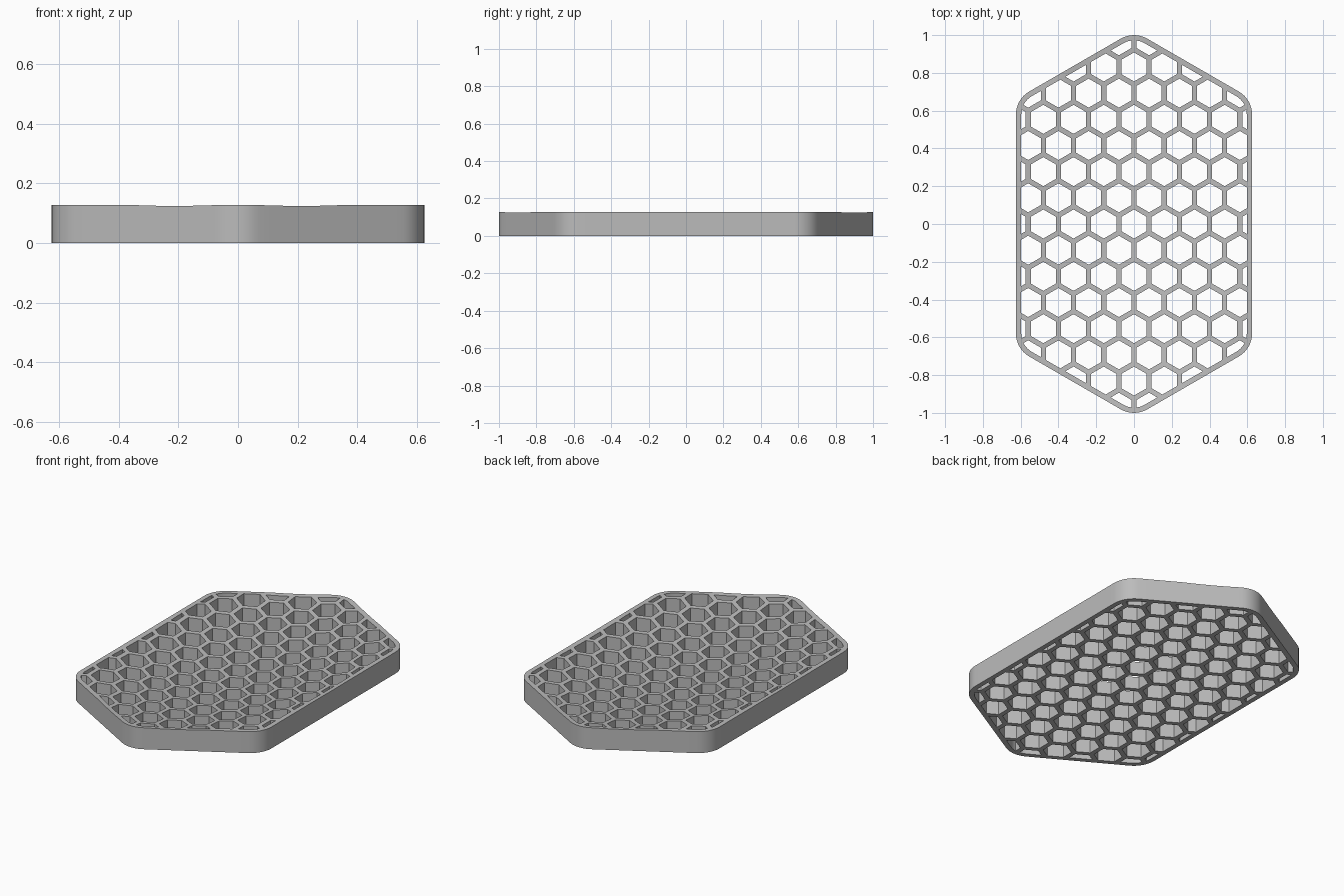
import bpy
import bmesh
from math import sin, cos, radians, sqrt
from mathutils import Vector

HEIGHT = 0.127
BOWL_DEPTH, BOWL_X, BOWL_Y = 0.055, 0.629, 0.985
CORNER_RADIUS, RIM = 0.14, 0.028
PITCH, WALL = 0.16, 0.027

cube = bpy.data.objects.get("Cube")
if cube:
    bpy.data.objects.remove(cube, do_unlink=True)


def rounded_hexagon(inset, steps=8):
    """Counter-clockwise stretched hexagon with rounded corners."""
    centres = [(0, 0.86), (-0.485, 0.58), (-0.485, -0.58),
               (0, -0.86), (0.485, -0.58), (0.485, 0.58)]
    radius = CORNER_RADIUS - inset
    points = []
    for k, (cx, cy) in enumerate(centres):
        for i in range(steps + 1):
            a = radians(60 + 60 * k + 60 * i / steps)
            points.append(Vector((cx + radius * cos(a), cy + radius * sin(a))))
    return points


def subdivide(points, length):
    """Split long straight runs so the rim can follow the bowl."""
    result = []
    for p, q in zip(points, points[1:] + points[:1]):
        n = max(1, round((q - p).length / length))
        result += [p.lerp(q, i / n) for i in range(n)]
    return result


def clip(poly, boundary):
    """Keep the part of a convex polygon inside a convex boundary."""
    for a, b in zip(boundary, boundary[1:] + boundary[:1]):
        edge = b - a
        kept = []
        for p, q in zip(poly, poly[1:] + poly[:1]):
            dp, dq = edge.cross(p - a), edge.cross(q - a)
            if dp >= 0:
                kept.append(p)
            if (dp >= 0) != (dq >= 0):
                kept.append(p.lerp(q, dp / (dp - dq)))
        poly = kept
        if not poly:
            break
    return [p for i, p in enumerate(poly) if (p - poly[i - 1]).length > 0.0005]


def area(poly):
    return sum(p.cross(q) for p, q in zip(poly, poly[1:] + poly[:1])) / 2


def honeycomb(boundary):
    """Hexagonal cell openings, trimmed by the inside of the rim."""
    radius = (PITCH - WALL) / sqrt(3)
    cells = []
    for row in range(-7, 8):
        for col in range(-5, 6):
            cx = (col + 0.5 * (row % 2)) * PITCH
            cy = row * PITCH * sqrt(3) / 2
            hexagon = [Vector((cx + radius * cos(radians(30 + 60 * k)),
                               cy + radius * sin(radians(30 + 60 * k)))) for k in range(6)]
            cell = clip(hexagon, boundary)
            if len(cell) > 2 and area(cell) > 0.0002:
                cells.append(subdivide(cell, 0.05))
    return cells


def top_height(x, y):
    dish = 1 - (x / BOWL_X) ** 2 - (y / BOWL_Y) ** 2
    return HEIGHT - BOWL_DEPTH * max(0, dish)


# Flat lattice outline, filled around the cell openings
bm = bmesh.new()
for loop in [subdivide(rounded_hexagon(0), 0.04)] + honeycomb(rounded_hexagon(RIM)):
    verts = [bm.verts.new((p.x, p.y, 0)) for p in loop]
    for v, w in zip(verts, verts[1:] + verts[:1]):
        bm.edges.new((v, w))
bmesh.ops.triangle_fill(bm, edges=bm.edges[:], use_beauty=True, normal=(0, 0, 1))

# Raise the lattice and dish its upper surface
extruded = bmesh.ops.extrude_face_region(bm, geom=bm.faces[:], use_keep_orig=True)
for v in extruded["geom"]:
    if isinstance(v, bmesh.types.BMVert):
        v.co.z = top_height(v.co.x, v.co.y)
bmesh.ops.recalc_face_normals(bm, faces=bm.faces[:])

mesh = bpy.data.meshes.new("honeycomb_tray")
bm.to_mesh(mesh)
bm.free()
tray = bpy.data.objects.new("honeycomb_tray", mesh)
bpy.context.collection.objects.link(tray)

# Plain grey plastic
grey = bpy.data.materials.new("grey_plastic")
grey.use_nodes = True
colour = (0.5, 0.5, 0.5, 1)
grey.diffuse_color = colour
grey.node_tree.nodes["Principled BSDF"].inputs["Base Color"].default_value = colour
mesh.materials.append(grey)

bpy.ops.object.select_all(action="DESELECT")
tray.select_set(True)
bpy.context.view_layer.objects.active = tray
bpy.ops.object.shade_smooth_by_angle(angle=radians(25))
